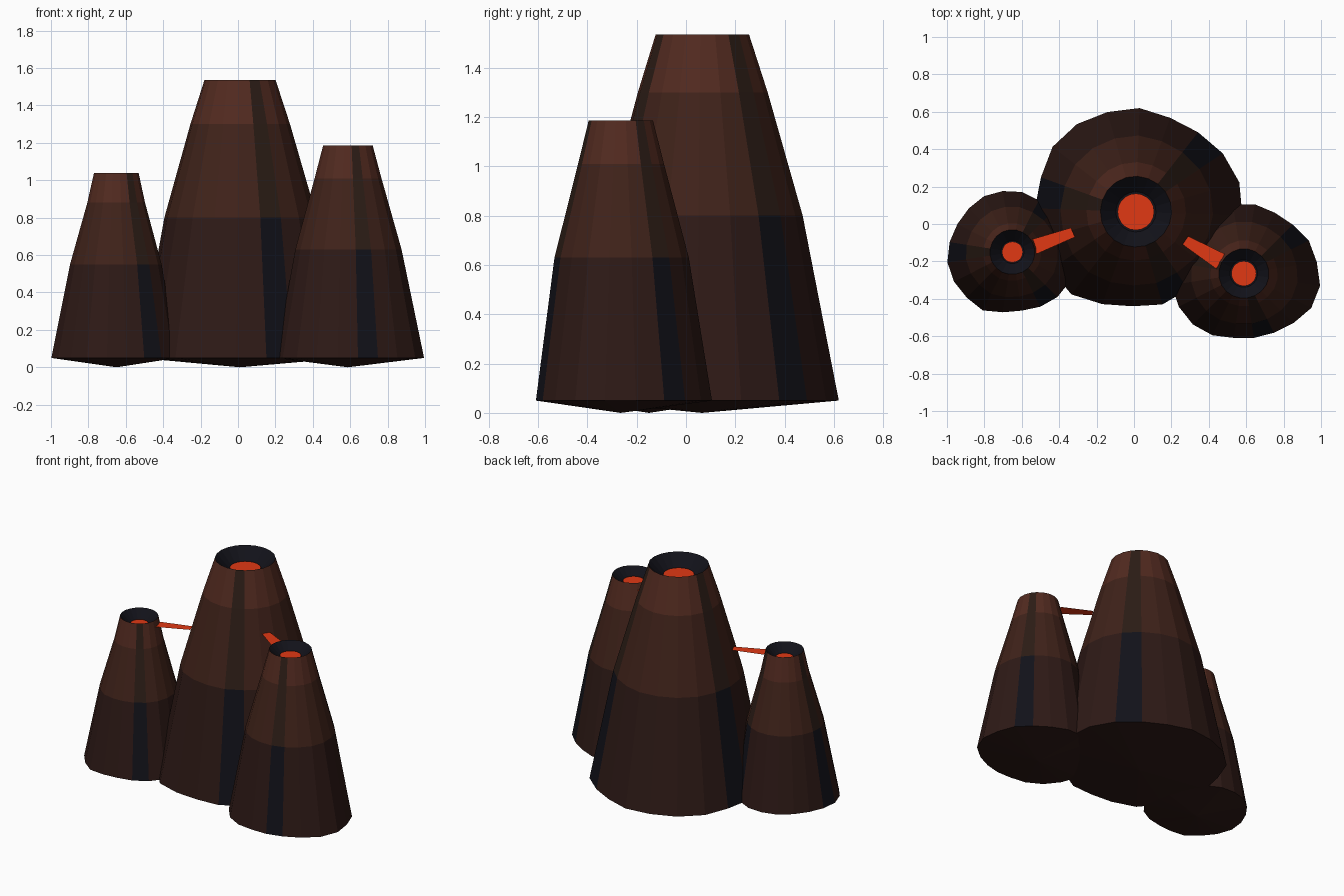
import bpy, bmesh
from math import sin, cos, radians

if "Cube" in bpy.data.objects:
    bpy.data.objects.remove(bpy.data.objects["Cube"])

SIDES = 20


def mat(name, rgb):
    m = bpy.data.materials.new(name)
    m.diffuse_color = (*rgb, 1)
    m.use_nodes = True
    m.node_tree.nodes["Principled BSDF"].inputs["Base Color"].default_value = m.diffuse_color
    return m


ROCK = [mat("rock_low", (.027, .010, .008)), mat("rock_mid", (.050, .016, .010)),
        mat("rock_high", (.083, .023, .014)), mat("dark_streak", (.006, .006, .010)),
        mat("dull_streak", (.025, .012, .008))]
LAVA = mat("lava", (.75, .04, .007))


def finish(name, bm, mats):
    me = bpy.data.meshes.new(name)
    bm.to_mesh(me)
    bm.free()
    for m in mats:
        me.materials.append(m)
    ob = bpy.data.objects.new(name, me)
    bpy.context.collection.objects.link(ob)


def cone(name, cx, cy, turn, rings, base, streak, lava_r, lava_z):
    """Faceted vent: uneven foot, three colour bands, crater funnel, lava disc."""
    bm = bmesh.new()

    def ring(z, radii):
        return [bm.verts.new((cx + r * cos(radians(turn + 360 / SIDES * i)),
                              cy + r * sin(radians(turn + 360 / SIDES * i)), z))
                for i, r in enumerate(radii)]

    mean = sum(base) / SIDES
    loops = [ring(.05, [b / 100 for b in base])]
    # unevenness fades towards the rim
    for k, (z, r) in enumerate(rings):
        fade = (.4, .25, .15)[k]
        loops.append(ring(z, [r * (1 + fade * (b / mean - 1)) for b in base]))
    loops.append(ring(lava_z - .015, [lava_r * 1.1] * SIDES))
    for k in range(4):
        for i in range(SIDES):
            j = (i + 1) % SIDES
            f = bm.faces.new((loops[k][i], loops[k][j], loops[k + 1][j], loops[k + 1][i]))
            f.material_index = k
            if k < 3 and i % 7 == streak:
                f.material_index = 3 if k == 0 else 4
    # shallow pointed underside and crater floor
    foot = bm.verts.new((cx, cy, 0))
    for i in range(SIDES):
        bm.faces.new((loops[0][(i + 1) % SIDES], loops[0][i], foot))
    bm.faces.new(loops[-1]).material_index = 3
    finish(name, bm, ROCK)

    # lava pool
    bm = bmesh.new()
    bmesh.ops.create_circle(bm, cap_ends=True, segments=SIDES, radius=lava_r)
    bmesh.ops.translate(bm, verts=bm.verts, vec=(cx, cy, lava_z))
    finish(name + "_lava_pool", bm, [LAVA])


cone("main_cone", .01, .065, -2, [(.80, .405), (1.30, .265), (1.535, .19)],
     [57, 57.5, 56, 54, 53.5, 55.5, 55.5, 56.5, 56.5, 54, 54, 54, 55, 56, 52.5,
      50.5, 51.5, 50, 53, 55], 2, .098, 1.465)
cone("right_cone", .587, -.265, 9, [(.63, .28), (1.01, .178), (1.185, .133)],
     [39.5, 39, 37, 36.5, 37.5, 37.5, 36, 36, 37, 38, 39, 39, 38.5, 37, 34.8,
      34.8, 35.5, 37.5, 40.5, 41.3], 1, .067, 1.14)
cone("left_cone", -.65, -.15, 9, [(.55, .245), (.88, .155), (1.04, .12)],
     [32, 31, 31, 31, 32.5, 33, 33.5, 33, 33, 34, 35.2, 35, 34.5, 35, 32.6,
      31.7, 32.8, 34, 34.5, 33], 2, .056, .988)

# thin tapered lava strips between the cones
for name, z, pts in (
        ("left_lava_strip", 1.0, [(-.556, -.085), (-.52, -.16), (-.316, -.07), (-.337, -.02)]),
        ("right_lava_strip", 1.143, [(.26, -.11), (.44, -.24), (.485, -.16), (.29, -.065)])):
    bm = bmesh.new()
    bm.faces.new([bm.verts.new((x, y, z)) for x, y in pts])
    finish(name, bm, [LAVA])
